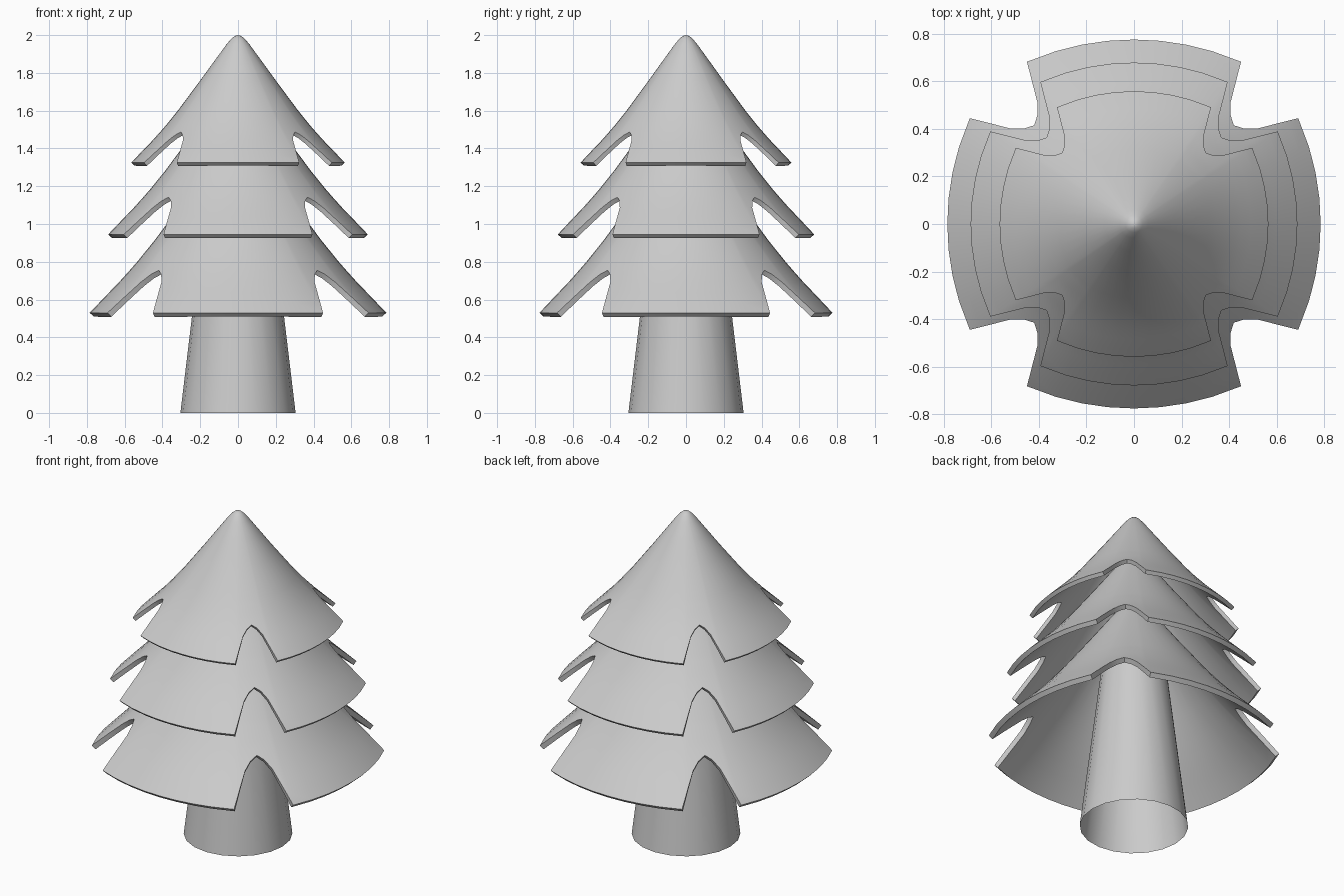
import bpy, bmesh, math

if "Cube" in bpy.data.objects:
    bpy.data.objects.remove(bpy.data.objects["Cube"])

# Cone silhouette (radius, height above rim), sized for the top tier
PROFILE = [(0, .675), (.018, .67), (.036, .655), (.06, .627), (.12, .545), (.2, .435),
           (.317, .277), (.39, .187), (.45, .12), (.51, .058), (.565, 0)]
RIM = .565

# Angles across one quarter and how far down the cone each one reaches
HALF = [(0, 1), (8, 1), (16, 1), (24, 1), (33.1, 1), (35.4, .9), (38.2, .803),
        (41.4, .755), (45, .73)]
QUARTER = [(-a, u) for a, u in HALF[:0:-1]] + HALF[:-1]
COLUMNS = [(a + 90 * q, a, u) for q in range(4) for a, u in QUARTER]


def height(r):
    for (r0, z0), (r1, z1) in zip(PROFILE, PROFILE[1:]):
        if r <= r1 + 1e-6:
            return z0 + (z1 - z0) * (r - r0) / (r1 - r0)
    return 0


def finish(bm, name):
    mesh = bpy.data.meshes.new(name)
    bm.to_mesh(mesh)
    bm.free()
    ob = bpy.data.objects.new(name, mesh)
    bpy.context.collection.objects.link(ob)
    bpy.ops.object.select_all(action='DESELECT')
    ob.select_set(True)
    bpy.context.view_layer.objects.active = ob
    return ob


def tier(name, z, radius):
    k = radius / RIM
    rows = [p[0] / RIM for p in PROFILE[1:7]] + [.62, .68, .74, .8, .87, .94, 1]
    bm = bmesh.new()
    apex = bm.verts.new((0, 0, z + PROFILE[0][1] * k))
    grid = []
    for ang, local, end in COLUMNS:
        col = []
        for u in rows:
            if u > .57:                      # squeeze lower rows up to the notch edge
                u = .57 + (u - .57) * (end - .57) / .43
            flare = 1 + .05 * min(1, abs(local) / 33.1) ** 2 * u
            r = u * radius * flare
            a = math.radians(ang)
            col.append(bm.verts.new((r * math.cos(a), r * math.sin(a) * .988,
                                     z + height(u * RIM) * k)))
        grid.append(col)
    for i, c in enumerate(grid):
        d = grid[(i + 1) % len(grid)]
        bm.faces.new((apex, c[0], d[0]))
        for j in range(len(rows) - 1):
            bm.faces.new((c[j], c[j + 1], d[j + 1], d[j]))
    bm.normal_update()
    ob = finish(bm, name)
    mod = ob.modifiers.new("thickness", 'SOLIDIFY')
    mod.thickness = .024 * k ** .7
    mod.offset = -1
    bpy.ops.object.modifier_apply(modifier=mod.name)
    bpy.ops.object.shade_smooth_by_angle(angle=math.radians(35))


# Branch tiers
tier("bottom_branches", .53, .785)
tier("middle_branches", .945, .687)
tier("top_branches", 1.325, .565)

# Trunk: open tapered tube running up inside the bottom tier
bm = bmesh.new()
bmesh.ops.create_cone(bm, cap_ends=False, segments=20, radius1=.305, radius2=.185, depth=1.0)
bmesh.ops.translate(bm, verts=bm.verts, vec=(0, 0, .5))
finish(bm, "trunk")
bpy.ops.object.shade_smooth_by_angle(angle=math.radians(35))
